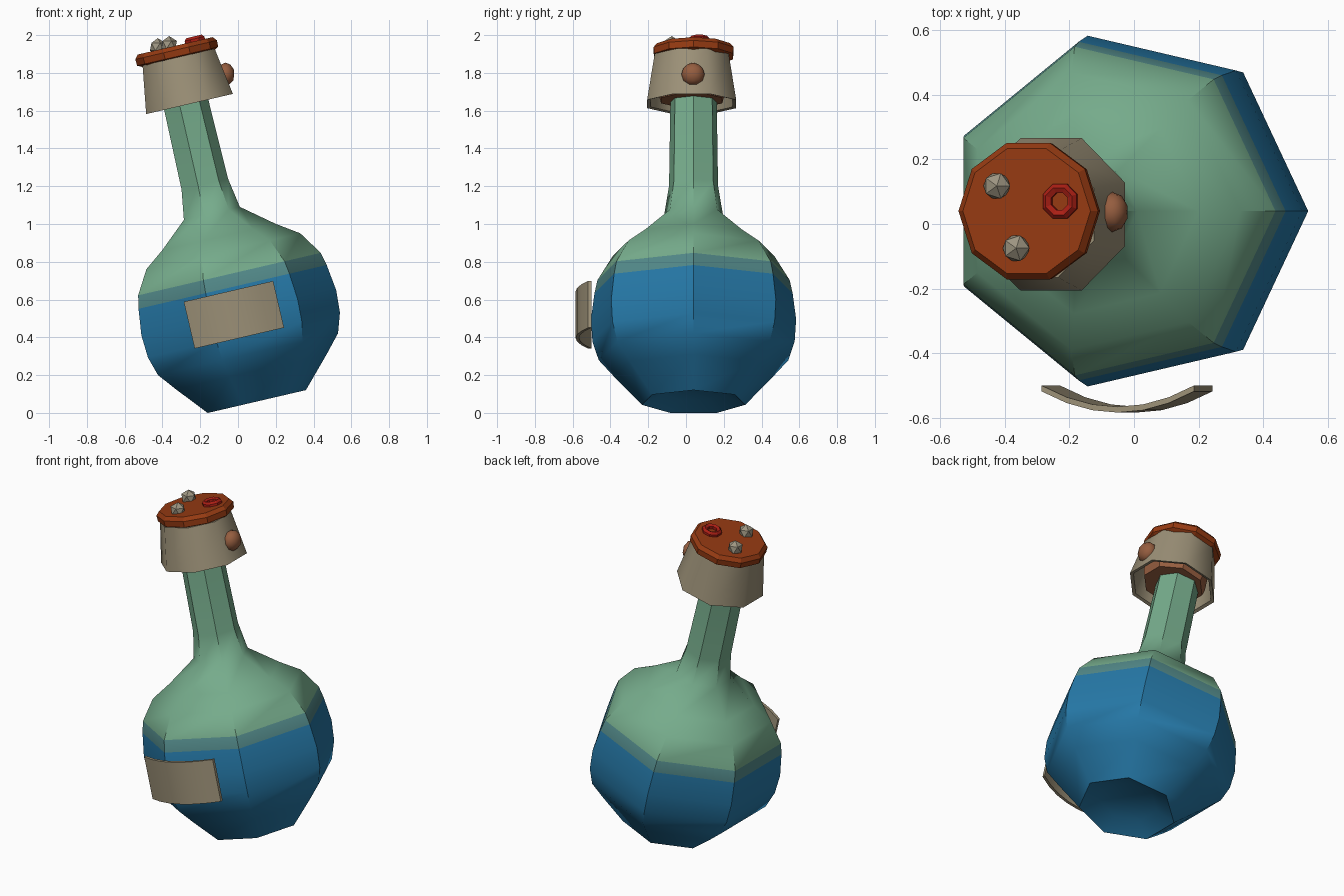
import bpy, bmesh
from math import radians, cos, sin, tau
from mathutils import Matrix, Vector

cube = bpy.data.objects.get("Cube")
if cube:
    bpy.data.objects.remove(cube)


def material(name, rgb):
    m = bpy.data.materials.new(name)
    m.use_nodes = True
    m.diffuse_color = (*rgb, 1)
    m.node_tree.nodes["Principled BSDF"].inputs["Base Color"].default_value = (*rgb, 1)
    return m


GLASS = material("green glass", (0.18, 0.41, 0.26))
LIQUID = material("blue liquid", (0.019, 0.19, 0.39))
EDGE = material("liquid edge", (0.085, 0.25, 0.25))
CLOTH = material("tan cloth", (0.33, 0.28, 0.185))
CORK = material("brown cork", (0.30, 0.11, 0.05))
WAX = material("orange wax", (0.30, 0.042, 0.006))
RED = material("red ring", (0.40, 0.013, 0.007))
STONE = material("grey stone", (0.34, 0.30, 0.22))

# Leaning frame shared by every part: local z is the bottle axis
LEAN = Matrix.Translation((0.086, 0.04, 0.057)) @ Matrix.Rotation(radians(-13.1), 4, 'Y')


def finish(name, bm, mats, smooth=None, rule=None, matrix=LEAN):
    bmesh.ops.recalc_face_normals(bm, faces=bm.faces)
    if rule:
        for f in bm.faces:
            f.material_index = rule(f.calc_center_median())
    bm.transform(matrix)
    me = bpy.data.meshes.new(name)
    bm.to_mesh(me)
    bm.free()
    for m in mats:
        me.materials.append(m)
    ob = bpy.data.objects.new(name, me)
    bpy.context.collection.objects.link(ob)
    if smooth:
        bpy.ops.object.select_all(action='DESELECT')
        ob.select_set(True)
        bpy.context.view_layer.objects.active = ob
        bpy.ops.object.shade_smooth_by_angle(angle=radians(smooth))
    return ob


def lathe(profile, sides, centre=(0, 0), turn=0.0, caps=True, closed=False):
    """Stack of polygon rings given as (radius, height)."""
    bm = bmesh.new()
    rings = []
    for r, h in profile:
        angles = [tau * i / sides + turn for i in range(sides)]
        rings.append([bm.verts.new((centre[0] + r * cos(a), centre[1] + r * sin(a), h))
                      for a in angles])
    pairs = list(zip(rings, rings[1:]))
    if closed:
        pairs.append((rings[-1], rings[0]))
    for low, high in pairs:
        for i in range(sides):
            j = (i + 1) % sides
            bm.faces.new((low[i], low[j], high[j], high[i]))
    if caps and not closed:
        bm.faces.new(rings[0][::-1])
        bm.faces.new(rings[-1])
    return bm


# Bottle: seven-sided, with a pushed-in base
LINE_LOW, LINE_HIGH = 0.62, 0.69
bottle = lathe([(0.17, 0.05), (0.281, 0), (0.431, 0.16), (0.515, 0.255), (0.549, 0.358),
                (0.557, 0.479), (0.538, LINE_LOW), (0.522, LINE_HIGH), (0.44, 0.815),
                (0.325, 0.893), (0.16, 1.024), (0.133, 1.183), (0.125, 1.7)], 7)
finish("bottle", bottle, [LIQUID, EDGE, GLASS], 40,
       lambda c: (c.z > LINE_LOW) + (c.z > LINE_HIGH))

# Stopper inside the cloth
finish("stopper", lathe([(0.175, 1.635), (0.185, 1.67), (0.185, 1.87)], 8, (0.02, -0.01), tau / 16),
       [CORK])

# Cloth cover: open skirt with a thin inner wall
cover = lathe([(0.255, 1.615), (0.212, 1.87), (0.19, 1.87), (0.235, 1.62)], 8,
              (0.024, -0.01), tau / 16, closed=True)
finish("cloth_cover", cover, [CLOTH], 50)

# Wax disc on top
finish("wax_disc", lathe([(0.19, 1.86), (0.22, 1.875), (0.222, 1.91), (0.203, 1.932)], 10,
                         (0.02, 0)), [WAX])

# Red ring lying on the wax
finish("wax_ring", lathe([(0.058, 1.925), (0.058, 1.945), (0.045, 1.958), (0.028, 1.95),
                          (0.028, 1.925)], 8, (0.128, 0.03), tau / 16, closed=True), [RED])


# Stones and side bead
def ball(name, centre, radius, mat, scale=(1, 1, 1), subdivisions=1, smooth=None):
    bm = bmesh.new()
    bmesh.ops.create_icosphere(bm, subdivisions=subdivisions, radius=radius)
    finish(name, bm, [mat], smooth,
           matrix=Matrix.Translation(centre) @ Matrix.Diagonal((*scale, 1)))


ball("stone_back", (-0.425, 0.118, 1.938), 0.046, STONE)
ball("stone_front", (-0.365, -0.075, 1.949), 0.046, STONE)
ball("side_bead", (-0.067, 0.037, 1.792), 0.062, CORK, (0.8, 1, 1), 2, 40)

# Curved paper label standing just off the front
label = bmesh.new()
steps, half = 6, 0.243
columns = []
for i in range(steps + 1):
    u = 2 * i / steps - 1
    y = -0.624 + 0.066 * u * u
    columns.append([label.verts.new((u * half, y, h)) for h in (0.348, 0.602)])
for a, b in zip(columns, columns[1:]):
    label.faces.new((a[0], b[0], b[1], a[1]))
back = bmesh.ops.extrude_face_region(label, geom=label.faces[:], use_keep_orig=True)
bmesh.ops.translate(label, vec=Vector((0, 0.018, 0)),
                    verts=[v for v in back["geom"] if isinstance(v, bmesh.types.BMVert)])
finish("label", label, [CLOTH], 30)
